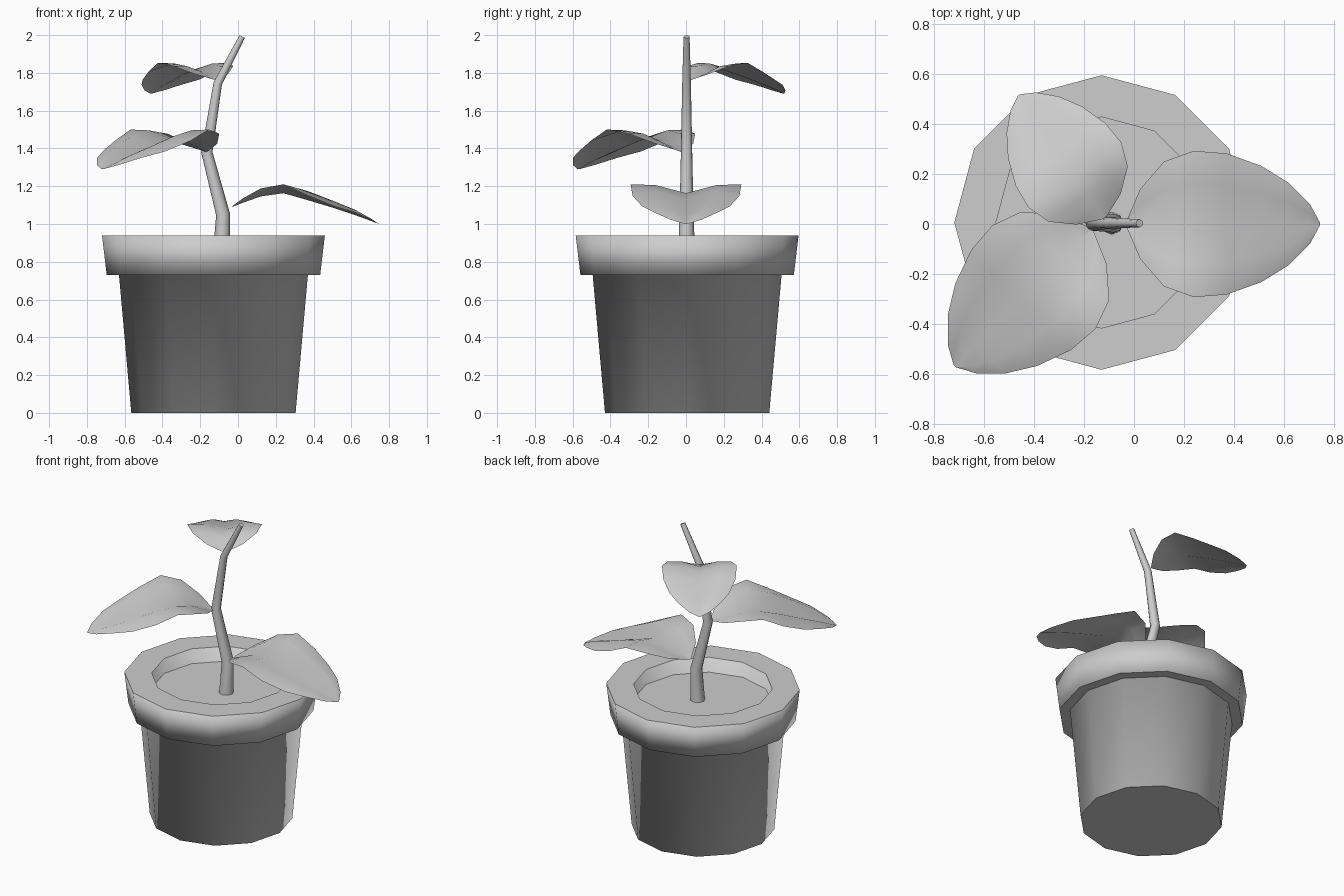
import bpy, bmesh, math
from mathutils import Vector, Matrix

if "Cube" in bpy.data.objects:
    bpy.data.objects.remove(bpy.data.objects["Cube"])

grey = bpy.data.materials.new("mid grey")
grey.diffuse_color = (0.61, 0.61, 0.61, 1)
grey.use_nodes = True
grey.node_tree.nodes["Principled BSDF"].inputs["Base Color"].default_value = grey.diffuse_color


def make_object(name, bm, angle):
    bmesh.ops.recalc_face_normals(bm, faces=bm.faces)
    mesh = bpy.data.meshes.new(name)
    bm.to_mesh(mesh)
    bm.free()
    mesh.materials.append(grey)
    obj = bpy.data.objects.new(name, mesh)
    bpy.context.collection.objects.link(obj)
    bpy.ops.object.select_all(action='DESELECT')
    obj.select_set(True)
    bpy.context.view_layer.objects.active = obj
    bpy.ops.object.shade_smooth_by_angle(angle=math.radians(angle))
    return obj


def skin_rings(bm, rings):
    """Bridge equal vertex rings and cap both ends."""
    for a, b in zip(rings, rings[1:]):
        n = len(a)
        for i in range(n):
            j = (i + 1) % n
            bm.faces.new((a[i], a[j], b[j], b[i]))
    bm.faces.new(rings[0][::-1])
    bm.faces.new(rings[-1])


# Pot with overhanging rim, sunken soil disc included
POT_X, POT_Y, SIDES = -0.13, 0.006, 12
profile = [(0.435, 0), (0.5, 0.73), (0.565, 0.73), (0.59, 0.94), (0.423, 0.94), (0.423, 0.84)]
bm = bmesh.new()
skin_rings(bm, [[bm.verts.new((POT_X + r * math.cos(2 * math.pi * i / SIDES),
                               POT_Y + r * math.sin(2 * math.pi * i / SIDES), z))
                 for i in range(SIDES)] for r, z in profile])
pot = make_object("pot", bm, 180).data

# Level faces stay flat, walls blend softly into the faces they meet
normals = [None] * len(pot.loops)
vertex_normals = [v.normal.copy() for v in pot.vertices]
for face in pot.polygons:
    level = abs(face.normal.z) > 0.9
    for k in face.loop_indices:
        normals[k] = face.normal.copy() if level else vertex_normals[pot.loops[k].vertex_index]
pot.normals_split_custom_set(normals)

# Crooked tapering stem: x, z, radius
path = [(-0.089, 0.82, 0.046), (-0.079, 1.05, 0.037), (-0.165, 1.38, 0.030),
        (-0.107, 1.745, 0.023), (0.022, 1.992, 0.016)]
bm = bmesh.new()
rings = []
for k, (x, z, r) in enumerate(path):
    a, b = path[max(k - 1, 0)], path[min(k + 1, len(path) - 1)]
    along = Vector((b[0] - a[0], 0, b[1] - a[1])).normalized()
    across = Vector((along.z, 0, -along.x))
    rings.append([bm.verts.new(Vector((x, 0.003, z)) + r * (across * math.cos(t) + Vector((0, math.sin(t), 0))))
                  for t in (2 * math.pi * i / 8 for i in range(8))])
skin_rings(bm, rings)
make_object("stem", bm, 50)

# Leaf stations: distance along rib, half width, heights of rib, mid blade and edge
stations = [(0, 0.012, 0, 0.003, 0.005), (0.055, 0.14, 0.022, 0.04, 0.045),
            (0.15, 0.25, 0.056, 0.098, 0.098), (0.27, 0.293, 0.073, 0.116, 0.12),
            (0.40, 0.283, 0.036, 0.084, 0.06), (0.54, 0.233, -0.006, 0.03, 0.004),
            (0.65, 0.165, -0.043, -0.015, -0.03), (0.735, 0.08, -0.074, -0.062, -0.068),
            (0.775, 0.006, -0.09, -0.09, -0.09)]


def leaf(name, base, angle, scale):
    """Folded leaf blade: raised sides on both sides of a sunken rib."""
    bm = bmesh.new()
    rows = []
    for d, w, rib, mid, edge in stations:
        rows.append([bm.verts.new((d, w * s, z))
                     for s, z in ((-1, edge), (-0.55, mid), (0, rib), (0.55, mid), (1, edge))])
    for a, b in zip(rows, rows[1:]):
        for i in range(4):
            bm.faces.new((a[i], b[i], b[i + 1], a[i + 1]))
    bm.transform(Matrix.Translation(base) @ Matrix.Rotation(math.radians(angle), 4, 'Z')
                 @ Matrix.Scale(scale, 4))
    obj = make_object(name, bm, 80)
    if obj.data.polygons[0].normal.z < 0:
        obj.data.flip_normals()


leaf("lower_leaf", (-0.03, 0, 1.09), 0, 1)
leaf("middle_leaf", (-0.17, -0.022, 1.38), 225, 1)
leaf("upper_leaf", (-0.117, 0.025, 1.76), 125, 0.775)
